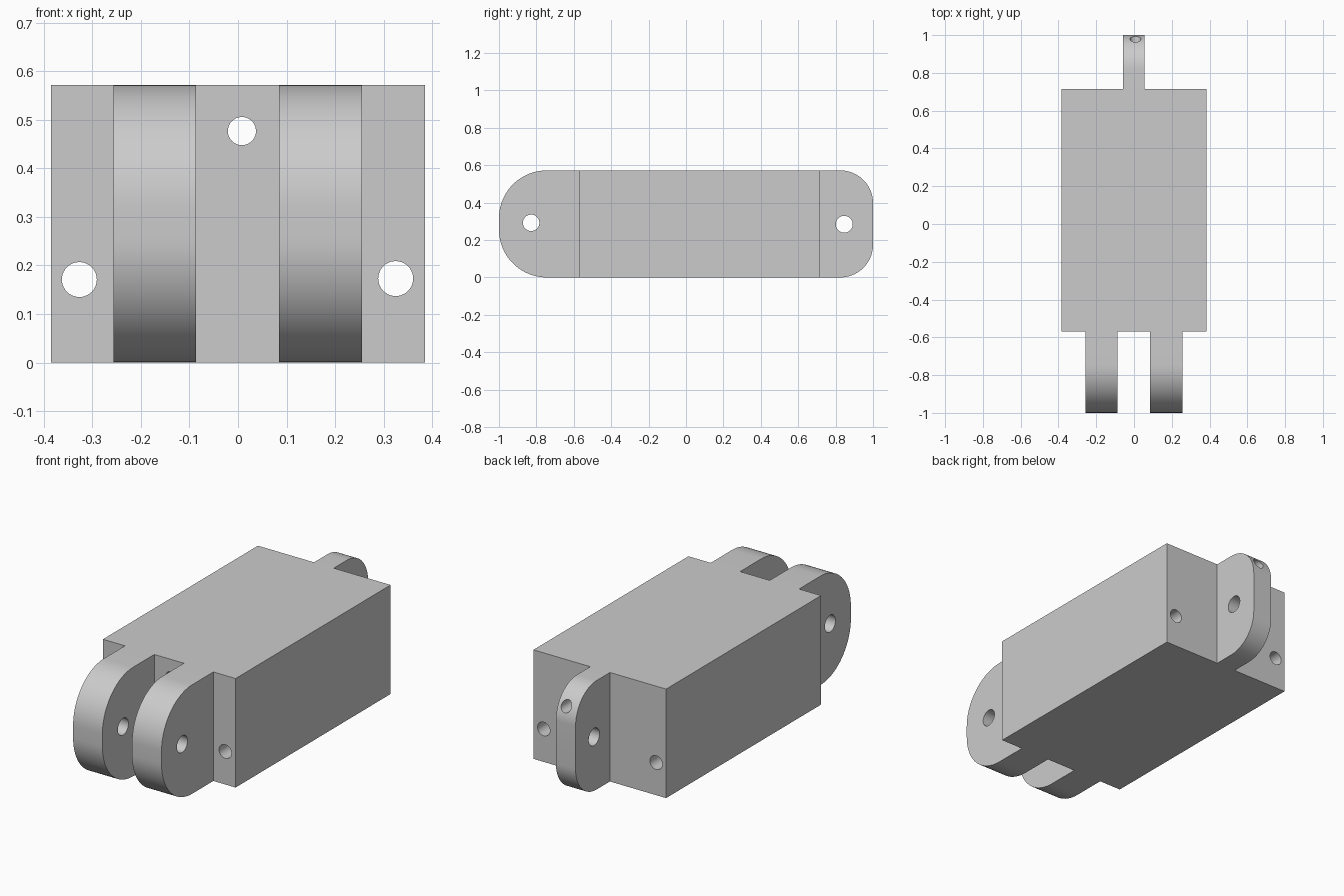
import bpy, bmesh, math
from mathutils import Vector

cube = bpy.data.objects.get("Cube")
if cube:
    bpy.data.objects.remove(cube, do_unlink=True)

HEIGHT = 0.572
HALF_W = 0.385
FRONT, BACK = -0.57, 0.715

grey = bpy.data.materials.new("plain_grey")
grey.use_nodes = True
colour = (0.6, 0.6, 0.6, 1)
grey.diffuse_color = colour
grey.node_tree.nodes["Principled BSDF"].inputs["Base Color"].default_value = colour

# Plan outline: block with two front lugs and one narrow back tab
outline = [(-HALF_W, FRONT)]
for x0, x1 in ((-0.257, -0.087), (0.085, 0.256)):
    outline += [(x0, FRONT), (x0, -1), (x1, -1), (x1, FRONT)]
outline += [(HALF_W, FRONT), (HALF_W, BACK), (0.055, BACK), (0.055, 1),
            (-0.059, 1), (-0.059, BACK), (-HALF_W, BACK)]

bm = bmesh.new()
base = bm.faces.new([bm.verts.new((x, y, 0)) for x, y in outline])
extruded = bmesh.ops.extrude_face_region(bm, geom=[base])["geom"]
bmesh.ops.translate(bm, vec=(0, 0, HEIGHT),
                    verts=[v for v in extruded if isinstance(v, bmesh.types.BMVert)])
bmesh.ops.recalc_face_normals(bm, faces=bm.faces)


# Round the ends of the lugs and the tab
def round_ends(y, radius):
    edges = [e for e in bm.edges
             if all(abs(v.co.y - y) < 1e-4 for v in e.verts)
             and abs(e.verts[0].co.z - e.verts[1].co.z) < 1e-4]
    bmesh.ops.bevel(bm, geom=edges, offset=radius, offset_type='OFFSET',
                    segments=20, profile=0.5, affect='EDGES')


round_ends(-1, 0.255)
round_ends(1, 0.175)

mesh = bpy.data.meshes.new("hinged_block")
bm.to_mesh(mesh)
bm.free()
block = bpy.data.objects.new("hinged_block", mesh)
bpy.context.collection.objects.link(block)
mesh.materials.append(grey)


# Drilled holes, each a through cylinder along the given axis
def drill(centre, radius, axis, length):
    bpy.ops.mesh.primitive_cylinder_add(vertices=40, radius=radius, depth=length,
                                        location=centre)
    cutter = bpy.context.object
    cutter.rotation_euler = Vector(axis).to_track_quat('Z', 'Y').to_euler()
    cutter.name = "hole_cutter"
    cutter.hide_render = True
    cutter.data.materials.append(grey)
    mod = block.modifiers.new("hole", 'BOOLEAN')
    mod.operation = 'DIFFERENCE'
    mod.solver = 'EXACT'
    mod.object = cutter
    bpy.context.view_layer.objects.active = block
    bpy.ops.object.modifier_apply(modifier=mod.name)
    bpy.data.objects.remove(cutter, do_unlink=True)


ALONG, ACROSS = (0, 1, 0), (1, 0, 0)
drill((-0.327, 0, 0.171), 0.036, ALONG, 3)
drill((0.325, 0, 0.173), 0.036, ALONG, 3)
drill((0.008, 0, 0.477), 0.029, ALONG, 3)
drill((0, -0.828, 0.292), 0.044, ACROSS, 2)
drill((0, 0.846, 0.284), 0.045, ACROSS, 2)

# Smooth curves, sharp corners
bpy.ops.object.select_all(action='DESELECT')
block.select_set(True)
bpy.context.view_layer.objects.active = block
bpy.ops.object.shade_smooth_by_angle(angle=math.radians(30))
